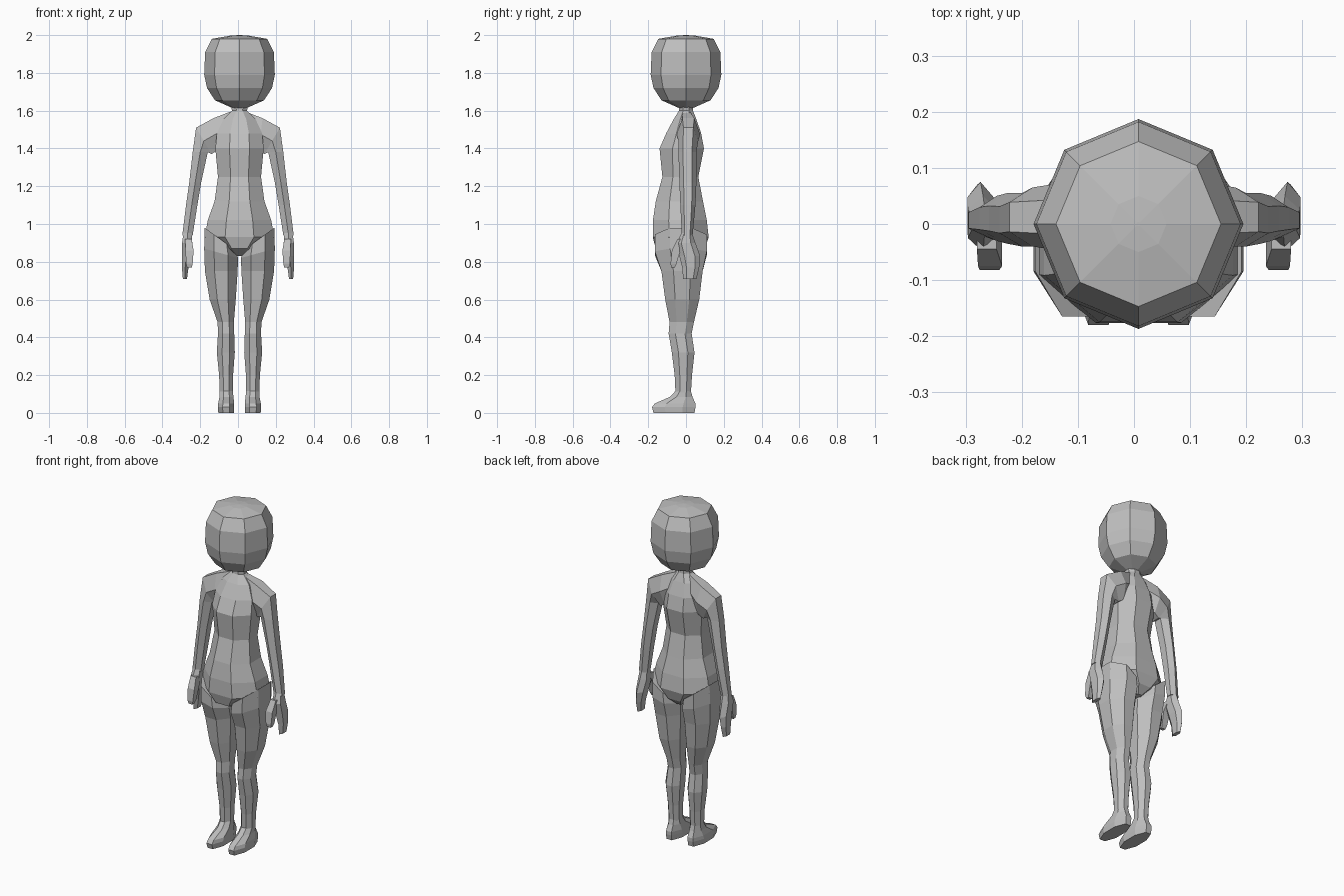
import bpy, bmesh, math
from mathutils import Vector

cube = bpy.data.objects.get("Cube")
if cube:
    bpy.data.objects.remove(cube, do_unlink=True)

# One plain clay colour for the whole figure
CLAY = (0.52, 0.52, 0.52, 1.0)
clay = bpy.data.materials.new("grey_clay")
clay.use_nodes = True
clay.diffuse_color = CLAY
shader = next(n for n in clay.node_tree.nodes if n.type == 'BSDF_PRINCIPLED')
shader.inputs["Base Color"].default_value = CLAY
shader.inputs["Roughness"].default_value = 0.8

MIDDLE = 0.008  # the head, body and legs stand slightly off centre


def cross_section(inner, outer, front, back, sides, flat):
    """Polygon ring spanning two points in the xz plane and a depth range."""
    inner = Vector((inner[0], (front + back) / 2, inner[1]))
    outer = Vector((outer[0], (front + back) / 2, outer[1]))
    centre, reach = (inner + outer) / 2, (outer - inner) / 2
    depth = Vector((0, (back - front) / 2, 0))
    turn = math.pi / sides if flat else 0
    angles = [turn + math.tau * i / sides for i in range(sides)]
    wide = max(math.cos(a) for a in angles)
    deep = max(math.sin(a) for a in angles)
    return [centre + reach * (math.cos(a) / wide) + depth * (math.sin(a) / deep)
            for a in angles]


def loft(name, sections, sides, flat=True, mirrored=False, shift=0.0):
    """Skin a chain of rings, cap both ends and mirror if it is a paired part."""
    bm = bmesh.new()
    rings = [[bm.verts.new(p) for p in cross_section(*s, sides, flat)]
             for s in sections]
    for low, high in zip(rings, rings[1:]):
        for i in range(sides):
            j = (i + 1) % sides
            bm.faces.new((low[i], low[j], high[j], high[i]))
    bm.faces.new(rings[0])
    bm.faces.new(rings[-1])
    bmesh.ops.recalc_face_normals(bm, faces=bm.faces)
    mesh = bpy.data.meshes.new(name)
    bm.to_mesh(mesh)
    bm.free()
    mesh.materials.append(clay)
    part = bpy.data.objects.new(name, mesh)
    part.location.x = shift
    bpy.context.collection.objects.link(part)
    if mirrored:
        mirror = part.modifiers.new("other_side", 'MIRROR')
        mirror.use_mirror_merge = False
    return part


def centred(rows):
    """Rows of height, half width, front, back."""
    return [((-w, z), (w, z), f, b) for z, w, f, b in rows]


def level(rows):
    """Rows of height, inner x, outer x, front, back."""
    return [((i, z), (o, z), f, b) for z, i, o, f, b in rows]


# Head: an octagonal barrel with a nearly flat crown
head_rows = [(1.615, .04), (1.655, .13), (1.72, .172), (1.79, .187),
             (1.91, .182), (1.98, .147), (1.997, .05), (2.0, .004)]
loft("head", centred([(z, r, -r, r) for z, r in head_rows]), 8,
     flat=False, shift=MIDDLE)

# Torso: neck, chest, waist and pelvis
loft("torso", centred([
    (1.63, .045, -.035, .035), (1.6, .04, -.037, .037),
    (1.555, .085, -.065, .055), (1.48, .12, -.105, .08),
    (1.4, .128, -.14, .095), (1.25, .114, -.125, .065),
    (1.12, .132, -.16, .09), (1.02, .168, -.175, .11),
    (.93, .184, -.176, .12), (.87, .1, -.16, .1),
    (.83, .03, -.08, .06)]), 8, shift=MIDDLE)

# Arms: the shoulder runs out sideways, then turns down to the wrist
loft("arms", [
    ((.04, 1.44), (.04, 1.595), -.035, .04),
    ((.11, 1.39), (.13, 1.56), -.05, .075),
    ((.14, 1.37), (.222, 1.51), -.04, .065)] + level([
        (1.38, .16, .24, -.04, .055), (1.22, .195, .258, -.035, .055),
        (1.1, .215, .275, -.03, .05), (.94, .24, .295, -.022, .035)]),
    6, mirrored=True)

# Hands: a flat palm tapering into joined fingers, with a separate thumb
loft("hands", level([
    (.96, .245, .288, -.02, .03), (.9, .242, .296, -.05, .05),
    (.83, .25, .297, -.035, .075), (.77, .262, .297, -.02, .07),
    (.71, .27, .292, -.015, .055)]), 6, mirrored=True)
loft("thumbs", level([
    (.92, .245, .28, -.045, .0), (.86, .235, .278, -.075, -.03),
    (.79, .24, .275, -.082, -.05), (.77, .245, .27, -.078, -.06)]),
    4, mirrored=True)

# Legs: the sloping top ring makes the groin line
loft("legs", [
    ((.02, .86), (.184, .98), -.165, .11),
    ((.008, .82), (.187, .87), -.165, .11)] + level([
        (.75, .01, .183, -.13, .088), (.6, .02, .158, -.11, .07),
        (.48, .03, .116, -.087, .042), (.42, .028, .114, -.092, .03),
        (.32, .025, .12, -.075, .045), (.2, .034, .108, -.06, .032),
        (.09, .036, .104, -.055, .025)]), 8, mirrored=True, shift=MIDDLE)

# Feet: low wedges with the toes forward
loft("feet", level([
    (.12, .036, .104, -.052, .025), (.085, .032, .106, -.085, .034),
    (.05, .028, .113, -.165, .05), (.03, .028, .115, -.18, .05),
    (.0, .03, .112, -.172, .045)]), 8, mirrored=True, shift=MIDDLE)
